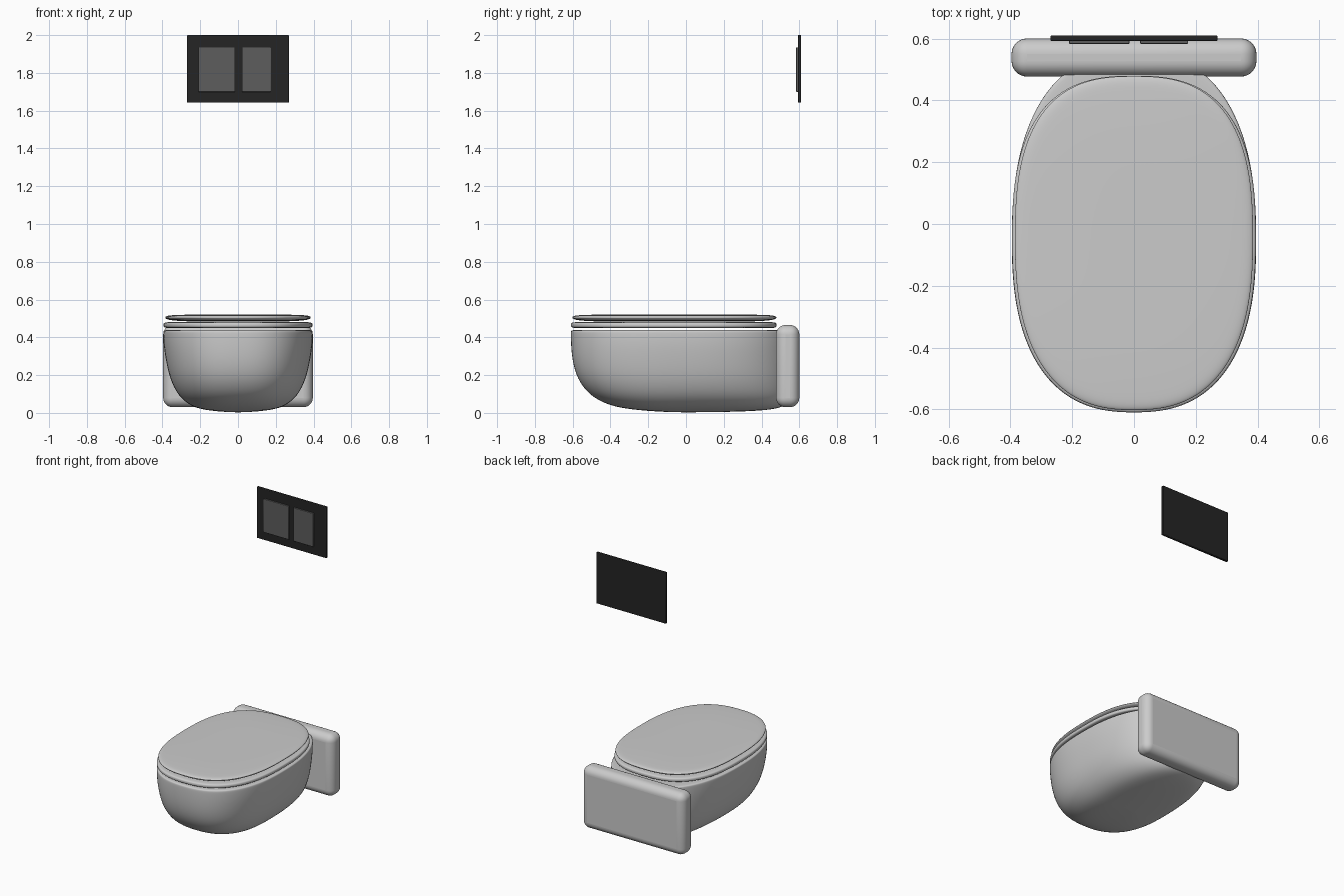
import bpy, bmesh, math

if "Cube" in bpy.data.objects:
    bpy.data.objects.remove(bpy.data.objects["Cube"])

SEG = 56


def outline(hx, front, back, z, yc=-0.05, nf=2.5, nb=2.5):
    """Egg-shaped superellipse ring, front/back given as distances from y = 0."""
    pts = []
    for i in range(SEG):
        a = 2 * math.pi * i / SEG
        c, s = math.cos(a), math.sin(a)
        n, ry = (nb, back - yc) if s >= 0 else (nf, front + yc)
        r = (abs(c) ** n + abs(s) ** n) ** (-1 / n)
        pts.append((hx * r * c, yc + ry * r * s, z))
    return pts


def loft(name, rings, closed=False):
    """Skin a stack of rings; closed joins last to first, otherwise ends are capped."""
    bm = bmesh.new()
    vs = [[bm.verts.new(p) for p in ring] for ring in rings]
    pairs = list(zip(vs, vs[1:]))
    if closed:
        pairs.append((vs[-1], vs[0]))
    else:
        bm.faces.new(vs[0][::-1])
        bm.faces.new(vs[-1])
    for a, b in pairs:
        for i in range(SEG):
            j = (i + 1) % SEG
            bm.faces.new((a[i], a[j], b[j], b[i]))
    bmesh.ops.recalc_face_normals(bm, faces=bm.faces)
    for f in bm.faces:
        f.smooth = True
    me = bpy.data.meshes.new(name)
    bm.to_mesh(me)
    bm.free()
    ob = bpy.data.objects.new(name, me)
    bpy.context.collection.objects.link(ob)
    mod = ob.modifiers.new("smooth", 'SUBSURF')
    mod.levels = mod.render_levels = 2
    return ob


def box(name, lo, hi, bevel, segments, mat=None):
    """Rounded box between two corners."""
    bpy.ops.mesh.primitive_cube_add(size=1, location=[(a + b) / 2 for a, b in zip(lo, hi)])
    ob = bpy.context.object
    ob.name = name
    ob.scale = [b - a for a, b in zip(lo, hi)]
    bpy.ops.object.transform_apply(location=False, rotation=False, scale=True)
    mod = ob.modifiers.new("bevel", 'BEVEL')
    mod.width, mod.segments = bevel, segments
    bpy.ops.object.shade_smooth_by_angle()
    if mat:
        ob.data.materials.append(mat)
    return ob


def material(name, v):
    m = bpy.data.materials.new(name)
    m.diffuse_color = (v, v, v, 1)
    m.use_nodes = True
    m.node_tree.nodes["Principled BSDF"].inputs["Base Color"].default_value = m.diffuse_color
    return m


# Bowl: outer shell from the underside up, over the rim and down inside
# each row: half width, front, back, height
bowl = [(.03, .05, .10, .003), (.11, .17, .34, .008), (.19, .29, .46, .018),
        (.25, .40, .53, .037), (.305, .49, .55, .08), (.34, .545, .555, .135),
        (.365, .582, .557, .20), (.382, .602, .558, .28), (.394, .609, .56, .36),
        (.396, .61, .56, .42), (.395, .609, .56, .434), (.387, .601, .552, .439),
        (.32, .53, .40, .439), (.305, .515, .38, .425), (.28, .47, .35, .30),
        (.20, .33, .25, .16), (.08, .16, .12, .11)]
loft("bowl", [outline(w, f, b, z, nb=2.4) for w, f, b, z in bowl])

# Seat ring: rounded section swept round the rim, as (inset, height)
seat = [(.008, .449), (0, .456), (0, .473), (.008, .481),
        (.085, .481), (.093, .473), (.093, .456), (.085, .449)]
loft("seat", [outline(.395 - d, .61 - d, .48 - d, z, nb=2.7) for d, z in seat], closed=True)

# Lid: thin, lens-edged slab with a gentle dome
lid = [(.34, .483), (.20, .483), (.10, .485), (.03, .490), (.006, .497), (0, .505),
       (.004, .511), (.02, .516), (.05, .518), (.15, .521), (.25, .522), (.34, .522)]
loft("lid", [outline(.387 - d, .604 - d, .48 - d, z, nb=2.7) for d, z in lid])

# Wall mounting block behind the bowl
box("mounting_block", (-.396, .477, .03), (.396, .6, .465), .05, 8)

# Flush plate high on the wall with two buttons
black = material("plate_black", .018)
dark = material("button_grey", .11)
box("flush_plate", (-.27, .592, 1.642), (.27, .61, 2.0), .004, 2, black)
box("large_button", (-.21, .583, 1.70), (-.015, .596, 1.935), .002, 2, dark)
box("small_button", (.02, .583, 1.70), (.175, .596, 1.935), .002, 2, dark)
